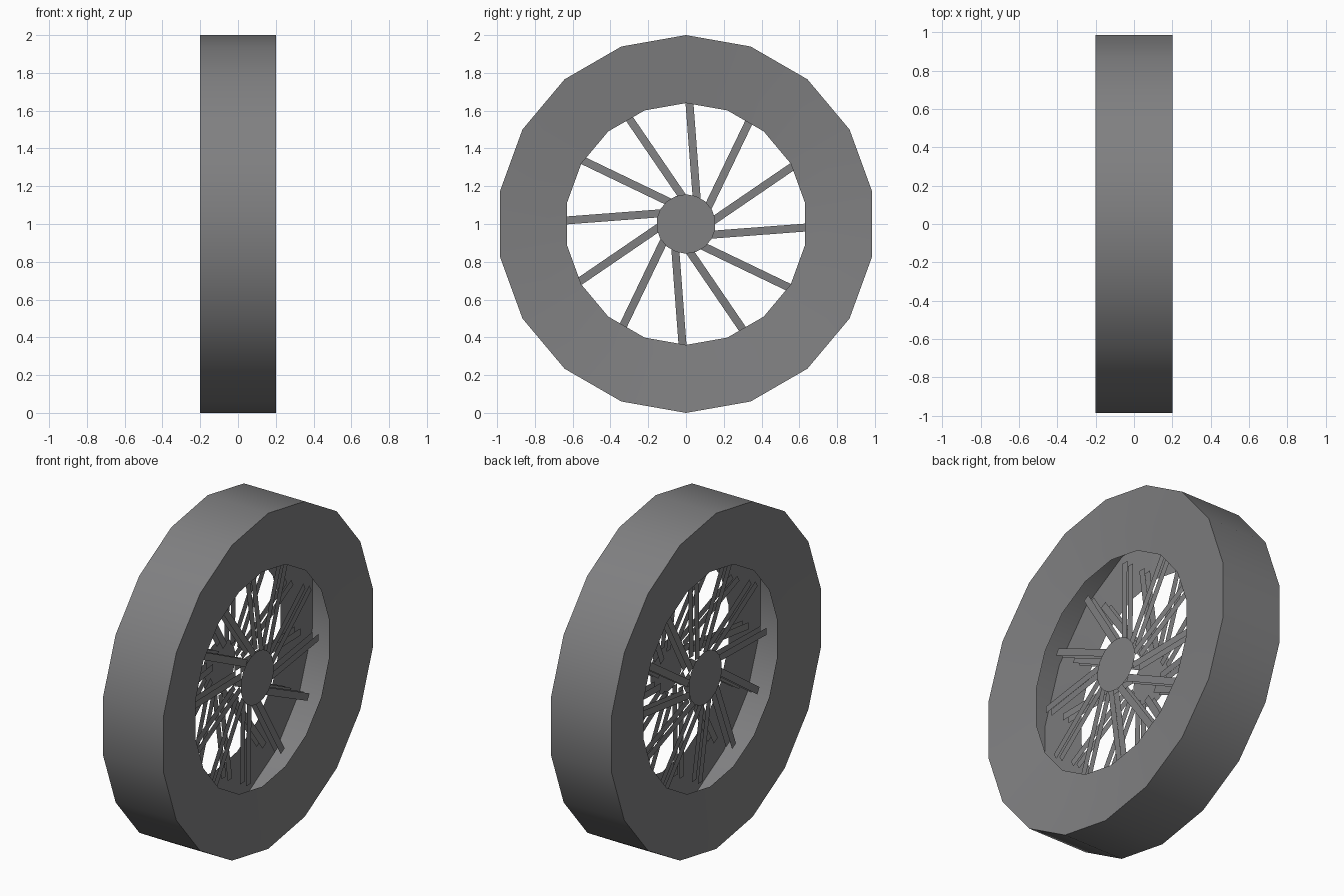
import bpy, bmesh, math

if "Cube" in bpy.data.objects:
    bpy.data.objects.remove(bpy.data.objects["Cube"])

SIDES = 18
SPOKES = 12
CENTRE_Z = 1.0

grey = bpy.data.materials.new("dark_grey")
grey.diffuse_color = (0.215, 0.215, 0.22, 1)
grey.use_nodes = True
grey.node_tree.nodes["Principled BSDF"].inputs["Base Color"].default_value = grey.diffuse_color


def ring_point(x, r, a):
    """Point on a circle around the axle; angle measured from straight up."""
    return (x, r * math.sin(a), CENTRE_Z + r * math.cos(a))


def finish(name, bm, smooth=False):
    mesh = bpy.data.meshes.new(name)
    bm.normal_update()
    bm.to_mesh(mesh)
    bm.free()
    mesh.materials.append(grey)
    obj = bpy.data.objects.new(name, mesh)
    bpy.context.collection.objects.link(obj)
    if smooth:
        bpy.ops.object.select_all(action='DESELECT')
        obj.select_set(True)
        bpy.context.view_layer.objects.active = obj
        bpy.ops.object.shade_smooth_by_angle(angle=math.radians(30))
    return obj


def face_towards(face, direction):
    """Flip a face so that it looks along +x or -x."""
    face.normal_update()
    if face.normal.x * direction < 0:
        face.normal_flip()


# Rim: open shell with a tread band and two slightly dished side walls
profile = [(-0.16, 0.64), (-0.2, 1.0), (0.2, 1.0), (0.16, 0.64)]
bm = bmesh.new()
rings = [[bm.verts.new(ring_point(x, r, 2 * math.pi * i / SIDES))
          for i in range(SIDES)] for x, r in profile]
for a, b in zip(rings, rings[1:]):
    for i in range(SIDES):
        j = (i + 1) % SIDES
        f = bm.faces.new((a[i], a[j], b[j], b[i]))
        f.normal_update()
        c = f.calc_center_median()
        outward = (c.x * f.normal.x * 5 + c.y * f.normal.y
                   + (c.z - CENTRE_Z) * f.normal.z)
        if outward < 0:
            f.normal_flip()
finish("rim", bm, smooth=True)

for side, label in ((1, "right"), (-1, "left")):
    # Hub cap: flat disc
    bm = bmesh.new()
    cap = bm.faces.new([bm.verts.new(ring_point(side * 0.127, 0.157, 2 * math.pi * i / SIDES))
                        for i in range(SIDES)])
    face_towards(cap, side)
    finish("hub_cap_" + label, bm)

    # Spokes: outer and inner layers of flat strips, off-centre and leaning inwards to the rim
    for layer, hub_x, rim_x in (("outer", 0.115, 0.08), ("inner", 0.075, 0.04)):
        bm = bmesh.new()
        half = 0.021
        for k in range(SPOKES):
            t = 2 * math.pi * k / SPOKES
            corners = []
            for x, y, z, s in ((hub_x, 0.057, 0.13, -1), (hub_x, 0.057, 0.13, 1),
                               (rim_x, 0.018, 0.645, 1), (rim_x, 0.018, 0.645, -1)):
                y += s * half
                corners.append(bm.verts.new((side * x,
                                             y * math.cos(t) + z * math.sin(t),
                                             CENTRE_Z + z * math.cos(t) - y * math.sin(t))))
            face_towards(bm.faces.new(corners), side if layer == "outer" else -side)
        finish("spokes_%s_%s" % (layer, label), bm)
